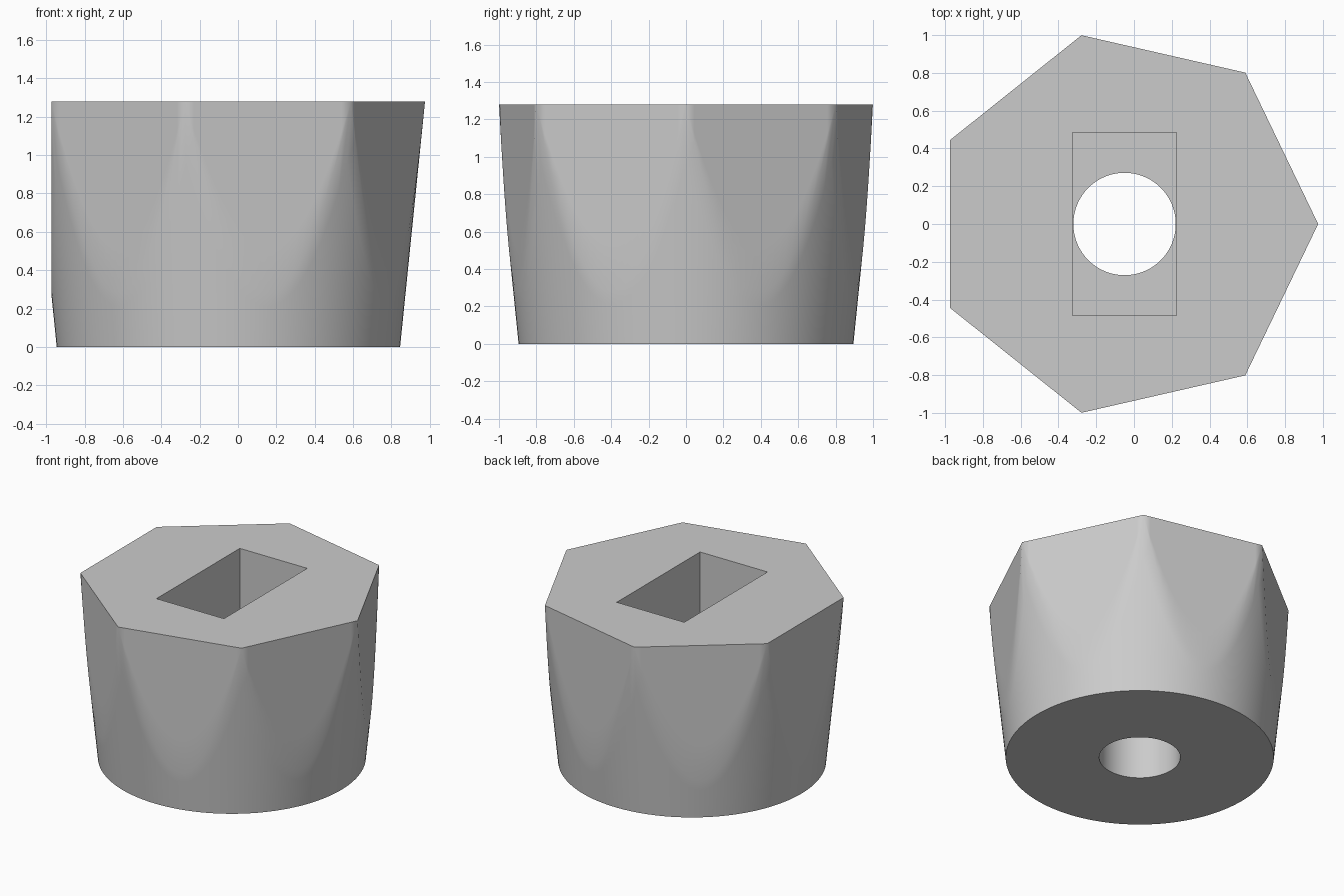
import bpy, bmesh, math

old = bpy.data.objects.get("Cube")
if old:
    bpy.data.objects.remove(old, do_unlink=True)

SIDES, SEGS, ROWS = 7, 140, 4
HEIGHT, CENTRE = 1.28, -0.05
R_BASE, R_TOP = 0.895, 1.025
APOTHEM = R_TOP * math.cos(math.pi / SIDES)
POCKET_FLOOR = 0.64

grey = bpy.data.materials.new("plain grey")
grey.use_nodes = True
grey.diffuse_color = (0.6, 0.6, 0.6, 1)
grey.node_tree.nodes["Principled BSDF"].inputs["Base Color"].default_value = (0.6, 0.6, 0.6, 1)


def make_object(name, bm):
    bmesh.ops.recalc_face_normals(bm, faces=bm.faces)
    mesh = bpy.data.meshes.new(name)
    bm.to_mesh(mesh)
    bm.free()
    mesh.materials.append(grey)
    obj = bpy.data.objects.new(name, mesh)
    bpy.context.collection.objects.link(obj)
    return obj


def column(angle):
    """Points up the side: along the cone, then straight up the flat."""
    sector = 2 * math.pi / SIDES
    offset = angle % sector - sector / 2
    flat = min(APOTHEM / math.cos(offset), R_TOP)
    cross = HEIGHT * (flat - R_BASE) / (R_TOP - R_BASE)
    rise = [(R_BASE + (flat - R_BASE) * i / ROWS, cross * i / ROWS) for i in range(ROWS + 1)]
    rise += [(flat, cross + (HEIGHT - cross) * i / ROWS) for i in range(1, ROWS + 1)]
    return [(CENTRE + r * math.cos(angle), r * math.sin(angle), z) for r, z in rise]


# Body: a widening cone trimmed by seven upright flats
bm = bmesh.new()
cols = [[bm.verts.new(p) for p in column(2 * math.pi * k / SEGS)] for k in range(SEGS)]
for k, a in enumerate(cols):
    b = cols[(k + 1) % SEGS]
    for i in range(len(a) - 1):
        bm.faces.new((a[i], b[i], b[i + 1], a[i + 1]))
bm.faces.new([c[0] for c in cols])
bm.faces.new([c[-1] for c in cols])
bmesh.ops.remove_doubles(bm, verts=bm.verts, dist=1e-5)
body = make_object("seven_sided_body", bm)

# Rectangular pocket cutter, open at the top
bm = bmesh.new()
bmesh.ops.create_cube(bm, size=1)
bmesh.ops.scale(bm, vec=(0.55, 0.97, 1), verts=bm.verts)
bmesh.ops.translate(bm, vec=(CENTRE, 0, POCKET_FLOOR + 0.5), verts=bm.verts)
bmesh.ops.translate(bm, vec=(0, 0, 0.5), verts=[v for v in bm.verts if v.co.z > 1])
pocket = make_object("pocket_cutter", bm)

# Round bore cutter through the whole body
bm = bmesh.new()
bmesh.ops.create_cone(bm, cap_ends=True, segments=96, radius1=0.271, radius2=0.271, depth=4)
bmesh.ops.translate(bm, vec=(CENTRE, 0, 0), verts=bm.verts)
bore = make_object("bore_cutter", bm)

bpy.ops.object.select_all(action="DESELECT")
body.select_set(True)
bpy.context.view_layer.objects.active = body
for cutter in (pocket, bore):
    cutter.hide_render = True
    mod = body.modifiers.new(cutter.name, "BOOLEAN")
    mod.operation, mod.solver, mod.object = "DIFFERENCE", "EXACT", cutter
    bpy.ops.object.modifier_apply(modifier=mod.name)
    bpy.data.objects.remove(cutter, do_unlink=True)

bpy.ops.object.shade_smooth_by_angle(angle=math.radians(30))
